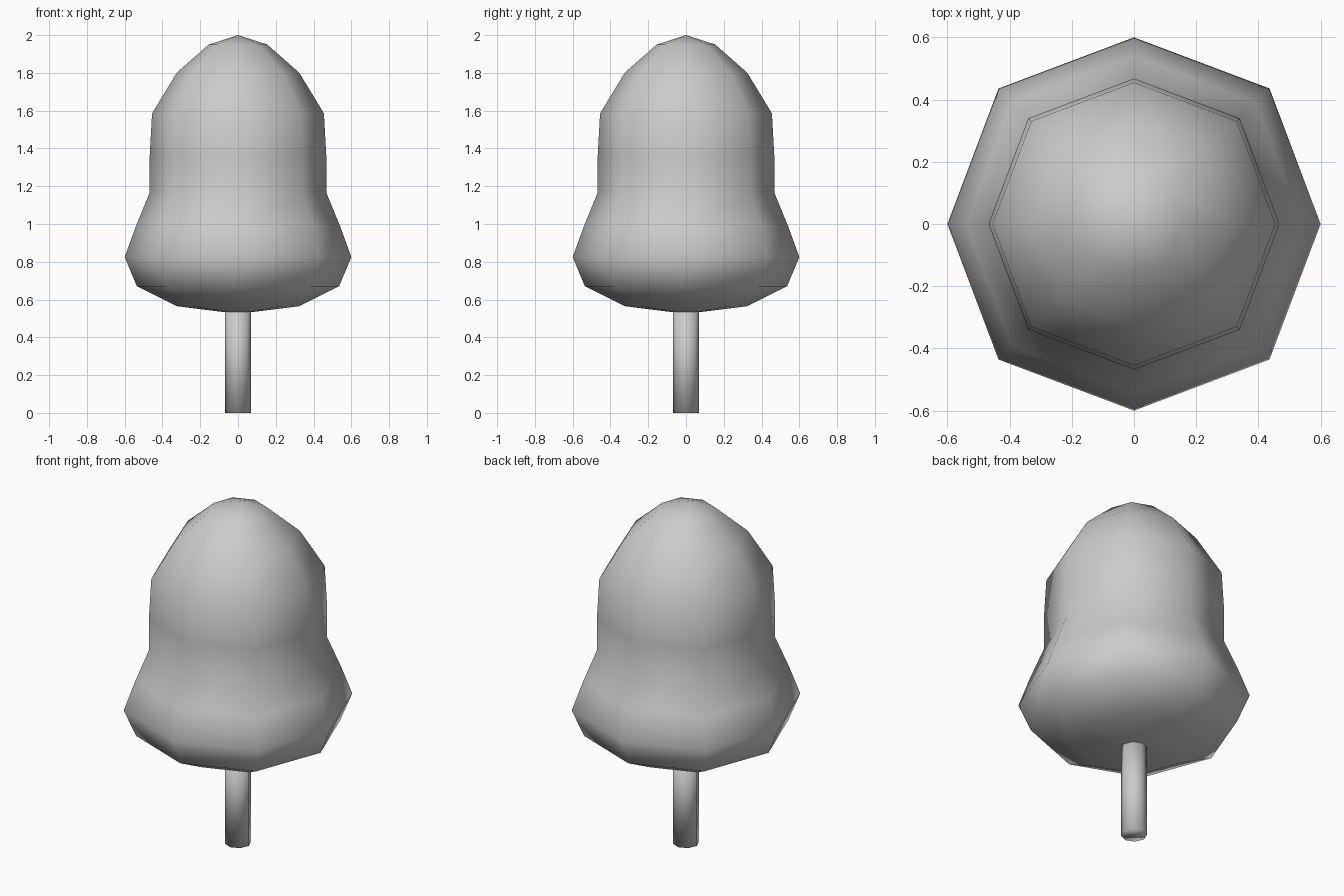
import bpy
import bmesh
from math import cos, sin, pi

default_cube = bpy.data.objects.get("Cube")
if default_cube:
    bpy.data.objects.remove(default_cube, do_unlink=True)

SIDES = 8

grey = bpy.data.materials.new("plain_grey")
grey.use_nodes = True
colour = (0.6, 0.6, 0.6, 1)
grey.diffuse_color = colour
grey.node_tree.nodes["Principled BSDF"].inputs["Base Color"].default_value = colour


def lathe(name, profile, diagonal=1.0):
    """Turn a (radius, height) profile, listed upwards, into an eight-sided solid.
    The odd corners are scaled by the diagonal factor."""
    bm = bmesh.new()
    rings = []
    for radius, z in profile:
        if radius == 0:
            rings.append([bm.verts.new((0, 0, z))] * SIDES)
            continue
        ring = []
        for i in range(SIDES):
            r = radius * (diagonal if i % 2 else 1)
            a = 2 * pi * i / SIDES
            ring.append(bm.verts.new((r * cos(a), r * sin(a), z)))
        rings.append(ring)
    for low, high in zip(rings, rings[1:]):
        for i in range(SIDES):
            j = (i + 1) % SIDES
            corners = dict.fromkeys((low[i], low[j], high[j], high[i]))
            bm.faces.new(list(corners))
    # Close any open end with one flat face
    if profile[0][0] > 0:
        bm.faces.new(rings[0][::-1])
    if profile[-1][0] > 0:
        bm.faces.new(rings[-1])
    bmesh.ops.recalc_face_normals(bm, faces=bm.faces)
    for face in bm.faces:
        face.smooth = True
    mesh = bpy.data.meshes.new(name)
    bm.to_mesh(mesh)
    bm.free()
    mesh.materials.append(grey)
    obj = bpy.data.objects.new(name, mesh)
    bpy.context.collection.objects.link(obj)
    return obj


# Bell-shaped crown: shallow underside, wide skirt, upright waist, domed top
lathe("crown", [
    (0, 0.53), (0.07, 0.533), (0.325, 0.565), (0.535, 0.67), (0.6, 0.825),
    (0.54, 0.99), (0.468, 1.165), (0.468, 1.35), (0.455, 1.585),
    (0.325, 1.80), (0.155, 1.95), (0, 2.0),
], diagonal=1.027)

# Slim trunk reaching just into the crown
lathe("trunk", [(0.07, 0), (0.07, 0.56)])
